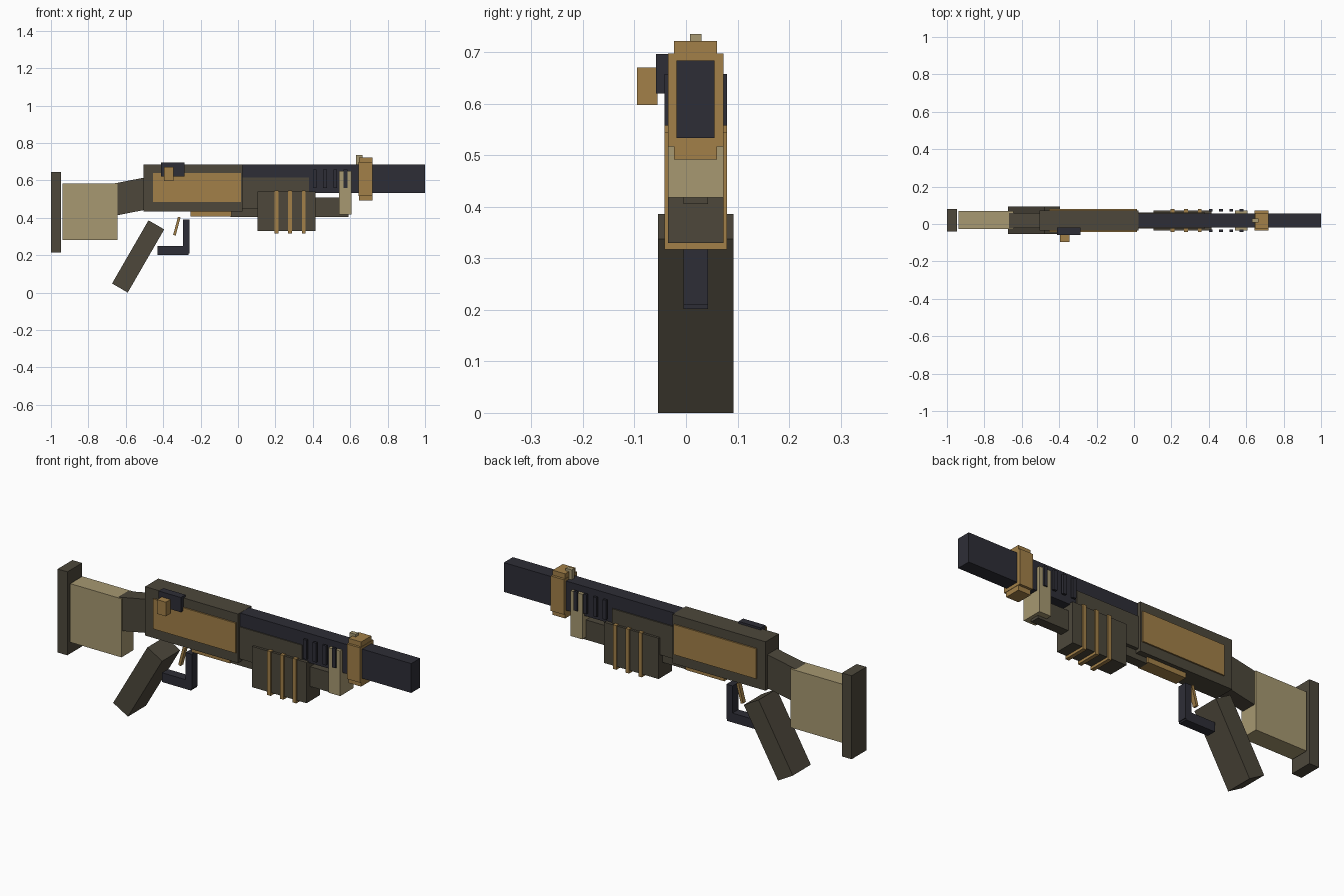
import bpy
import math

if "Cube" in bpy.data.objects:
    bpy.data.objects.remove(bpy.data.objects["Cube"], do_unlink=True)


def material(name, rgb):
    mat = bpy.data.materials.new(name)
    mat.use_nodes = True
    mat.diffuse_color = (*rgb, 1)
    bsdf = next(n for n in mat.node_tree.nodes if n.type == "BSDF_PRINCIPLED")
    bsdf.inputs["Base Color"].default_value = (*rgb, 1)
    return mat


GOLD = material("dull_gold", (0.36, 0.215, 0.065))
TAN = material("pale_tan", (0.385, 0.315, 0.165))
OLIVE = material("dark_olive", (0.074, 0.064, 0.044))
CHARCOAL = material("charcoal", (0.027, 0.027, 0.037))


def tilted(name, mat, centre, size, degrees=0):
    """Box given by centre and size, turned about the y axis."""
    bpy.ops.mesh.primitive_cube_add(size=1, location=centre)
    obj = bpy.context.object
    obj.name = name
    obj.scale = size
    obj.rotation_euler.y = math.radians(degrees)
    obj.data.materials.append(mat)
    return obj


def box(name, mat, x, y, z):
    """Box given by its range on each axis."""
    spans = (x, y, z)
    return tilted(name, mat, [(a + b) / 2 for a, b in spans], [b - a for a, b in spans])


BODY = (-0.035, 0.073)
MID = 0.019

# Stock
box("butt_pad", OLIVE, (-1, -0.945), (-0.04, 0.08), (0.215, 0.645))
box("stock", TAN, (-0.937, -0.645), (-0.028, 0.07), (0.28, 0.582))
tilted("stock_neck", OLIVE, (-0.573, MID, 0.514), (0.21, 0.08, 0.17), -11)

# Receiver with a raised panel on each side
box("receiver", OLIVE, (-0.505, 0.025), BODY, (0.433, 0.685))
for side, y in (("right", (-0.042, -0.03)), ("left", (0.07, 0.08))):
    box(side + "_panel", GOLD, (-0.455, 0.015), y, (0.483, 0.638))
box("loading_gate", GOLD, (-0.255, -0.035), (-0.015, 0.053), (0.407, 0.45))

# Charging handle
box("handle_base", CHARCOAL, (-0.412, -0.285), (-0.058, -0.02), (0.62, 0.696))
box("handle_knob", GOLD, (-0.395, -0.345), (-0.095, -0.055), (0.597, 0.67))

# Grip, trigger and guard
tilted("grip", OLIVE, (-0.534, MID, 0.193), (0.097, 0.147, 0.39), 30)
tilted("trigger", GOLD, (-0.327, MID, 0.355), (0.014, 0.022, 0.1), 15)
box("guard_front", CHARCOAL, (-0.295, -0.26), (-0.005, 0.043), (0.21, 0.39))
box("guard_bottom", CHARCOAL, (-0.43, -0.265), (-0.005, 0.043), (0.202, 0.25))

# Barrel, magazine tube and fore-end
box("barrel", CHARCOAL, (0.01, 1), (-0.018, 0.055), (0.533, 0.684))
box("magazine_tube", OLIVE, (-0.04, 0.59), (-0.005, 0.043), (0.405, 0.507))
box("forend_frame", OLIVE, (0.02, 0.38), (-0.023, 0.061), (0.45, 0.615))
box("forend", OLIVE, (0.105, 0.415), BODY, (0.33, 0.54))
for i in range(3):
    x = 0.206 + i * 0.0725
    box(f"forend_rib_{i}", GOLD, (x - 0.01, x + 0.01), (-0.042, 0.08), (0.317, 0.545))

# Barrel vents
for i in range(4):
    x = 0.41 + i * 0.055
    for side, y in (("right", (-0.042, -0.03)), ("left", (0.068, 0.08))):
        box(f"{side}_vent_{i}", CHARCOAL, (x - 0.01, x + 0.01), y, (0.558, 0.658))

# Tube clamp, front band and sight
box("tube_clamp", TAN, (0.54, 0.607), BODY, (0.418, 0.65))
box("band_sides", GOLD, (0.645, 0.72), BODY, (0.517, 0.697))
box("band_core", GOLD, (0.647, 0.718), (-0.023, 0.06), (0.492, 0.722))
box("front_sight", TAN, (0.63, 0.665), (0.008, 0.03), (0.68, 0.735))
